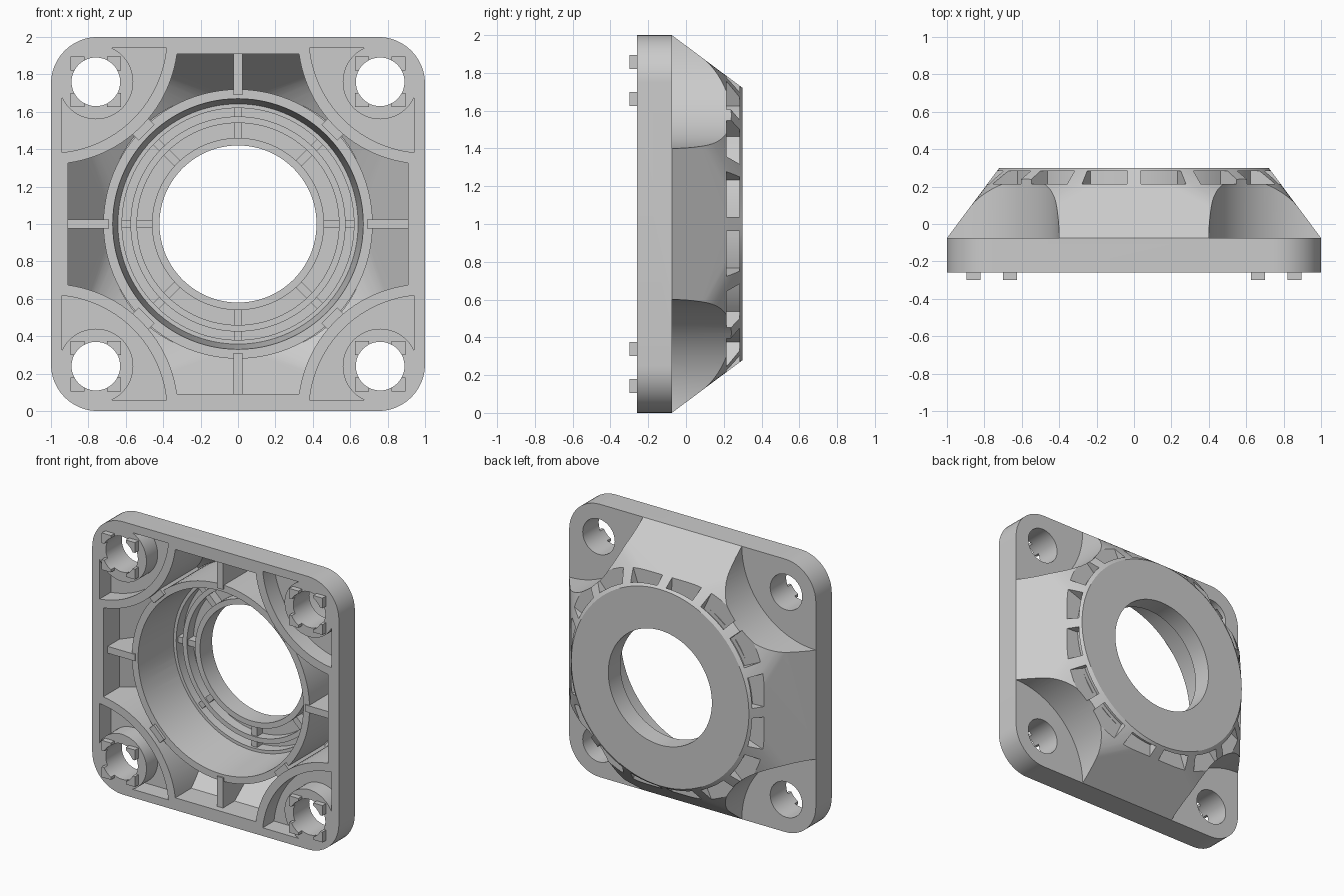
import bpy, bmesh
from math import sin, cos, pi, radians
from mathutils import Matrix

if "Cube" in bpy.data.objects:
    bpy.data.objects.remove(bpy.data.objects["Cube"])


def make(name, bm):
    bmesh.ops.recalc_face_normals(bm, faces=bm.faces[:])
    me = bpy.data.meshes.new(name)
    bm.to_mesh(me)
    bm.free()
    ob = bpy.data.objects.new(name, me)
    bpy.context.collection.objects.link(ob)
    return ob


def circle(r, n=96, cx=0, cz=0):
    return [(cx + r * cos(2 * pi * i / n), cz + r * sin(2 * pi * i / n)) for i in range(n)]


def round_square(h, r, n=12):
    pts = []
    for q, (sx, sz) in enumerate(((1, 1), (-1, 1), (-1, -1), (1, -1))):
        for i in range(n + 1):
            a = pi / 2 * (q + i / n)
            pts.append((sx * (h - r) + r * cos(a), sz * (h - r) + r * sin(a)))
    return pts


def rect(x0, x1, z0, z1):
    return [(x0, z0), (x1, z0), (x1, z1), (x0, z1)]


def prism(name, outline, y0, y1, turn=0):
    """Outline in x,z extruded along y and turned about the y axis (degrees)."""
    bm = bmesh.new()
    a = [bm.verts.new((x, y0, z)) for x, z in outline]
    b = [bm.verts.new((x, y1, z)) for x, z in outline]
    bm.faces.new(a)
    bm.faces.new(b)
    for i in range(len(a)):
        j = (i + 1) % len(a)
        bm.faces.new((a[i], a[j], b[j], b[i]))
    bm.transform(Matrix.Rotation(radians(turn), 4, 'Y'))
    return make(name, bm)


def lathe(name, profile, n=96):
    """Closed (radius, y) profile spun about the y axis."""
    bm = bmesh.new()
    rows = [[bm.verts.new((r * cos(2 * pi * i / n), y, r * sin(2 * pi * i / n)))
             for r, y in profile] for i in range(n)]
    m = len(profile)
    for i in range(n):
        p, q = rows[i], rows[(i + 1) % n]
        for j in range(m):
            k = (j + 1) % m
            bm.faces.new((p[j], p[k], q[k], q[j]))
    return make(name, bm)


def tube(r0, r1, y0, y1):
    return lathe("tube", [(r0, y0), (r1, y0), (r1, y1), (r0, y1)])


def hull(name, layers):
    """Convex skin over outlines placed at several y positions."""
    bm = bmesh.new()
    for outline, y in layers:
        for x, z in outline:
            bm.verts.new((x, y, z))
    res = bmesh.ops.convex_hull(bm, input=bm.verts[:])
    bmesh.ops.delete(bm, geom=[v for v in bm.verts if not v.link_faces], context='VERTS')
    bmesh.ops.dissolve_limit(bm, angle_limit=radians(0.3), verts=bm.verts[:], edges=bm.edges[:])
    return make(name, bm)


def cut(target, tool, op='DIFFERENCE'):
    mod = target.modifiers.new("bool", 'BOOLEAN')
    mod.operation, mod.solver, mod.object = op, 'EXACT', tool
    dg = bpy.context.evaluated_depsgraph_get()
    me = bpy.data.meshes.new_from_object(target.evaluated_get(dg))
    target.modifiers.clear()
    target.data = me
    bpy.data.objects.remove(tool)


QUARTERS = (0, 90, 180, 270)
HOLE = 0.76

# Outer body: rounded square plate rising to a round face
body = hull("flange_body", [(round_square(1, 0.25), -0.26),
                            (round_square(1, 0.25), -0.075), (circle(0.72), 0.30)])

# Hollow inside, less the walls, ribs and rings that remain standing
cavity = hull("cavity", [(round_square(0.91, 0.2), -0.35),
                         (round_square(0.91, 0.2), -0.075), (circle(0.66), 0.255)])
for t in QUARTERS:
    cut(cavity, prism("corner_wall", circle(0.68, 96, 1, 1), -0.5, 0.5, t))
    cut(cavity, prism("side_rib", rect(0.69, 1.2, -0.025, 0.025), -0.21, 0.5, t))
    cut(cavity, prism("diagonal_rib", rect(0.69, 0.85, -0.06, 0.06), -0.22, 0.5, t + 45))
cut(cavity, lathe("ring_wall", [(0.67, -0.20), (0.72, -0.20), (0.72, 0.5),
                                (0.63, 0.5), (0.64, 0.2)]))
for r0, r1, y in ((0.38, 0.46, 0.16), (0.54, 0.575, 0.18), (0.62, 0.655, 0.17)):
    cut(cavity, tube(r0, r1, y, 0.5))
for i in range(8):
    cut(cavity, prism("spoke", rect(0.44, 0.65, -0.022, 0.022), 0.19, 0.5, i * 45))
cut(body, cavity)

# Centre bore
cut(body, prism("bore", circle(0.42), -0.5, 0.5))

for t in QUARTERS:
    # Corner scoop on the back
    cut(body, prism("scoop", circle(0.6, 128, 1, 1), -0.075, 0.6, t))
    # Corner pocket on the front, around the bolt boss and its rib
    pocket = prism("pocket", circle(0.62, 128, 1, 1), -0.4, -0.13, t)
    cut(pocket, prism("rim", round_square(0.94, 0.2), -0.6, 0.6), 'INTERSECT')
    cut(pocket, prism("boss", circle(0.2, 64, HOLE, HOLE), -0.7, 0.7, t))
    cut(pocket, prism("boss_corner", rect(HOLE, 1.3, HOLE, 1.3), -0.7, 0.7, t))
    cut(pocket, prism("boss_rib", rect(0.7, 1.05, -0.03, 0.03), -0.8, 0.8, t + 45))
    cut(body, pocket)
    # Bolt hole
    cut(body, prism("bolt_hole", circle(0.13, 48, HOLE, HOLE), -0.5, 0.5, t))

# Windows around the round face
for i in range(16):
    a0, a1 = radians(22.5 * i + 2.8), radians(22.5 * i + 19.7)
    arc = [a0 + (a1 - a0) * k / 6 for k in range(7)]
    outline = [(0.69 * cos(a), 0.69 * sin(a)) for a in arc]
    outline += [(0.95 * cos(a), 0.95 * sin(a)) for a in reversed(arc)]
    cut(body, prism("window", outline, 0.215, 0.283))

parts = [body]

# Four locating tabs around each bolt hole
for t in QUARTERS:
    tabs = prism("locating_tabs", rect(HOLE - 0.135, HOLE + 0.135, HOLE - 0.135, HOLE + 0.135),
                 -0.30, -0.255, t)
    cut(tabs, prism("hole", circle(0.13, 48, HOLE, HOLE), -0.5, 0.5, t))
    cut(tabs, prism("gap_a", rect(HOLE - 0.06, HOLE + 0.06, 0.5, 1.1), -0.6, 0.6, t))
    cut(tabs, prism("gap_b", rect(0.5, 1.1, HOLE - 0.06, HOLE + 0.06), -0.6, 0.6, t))
    parts.append(tabs)

# Stand on the ground and shade
bpy.ops.object.select_all(action='DESELECT')
for ob in parts:
    ob.data.transform(Matrix.Translation((0, 0, 1)))
    ob.select_set(True)
bpy.context.view_layer.objects.active = body
bpy.ops.object.shade_smooth_by_angle(angle=radians(25))
